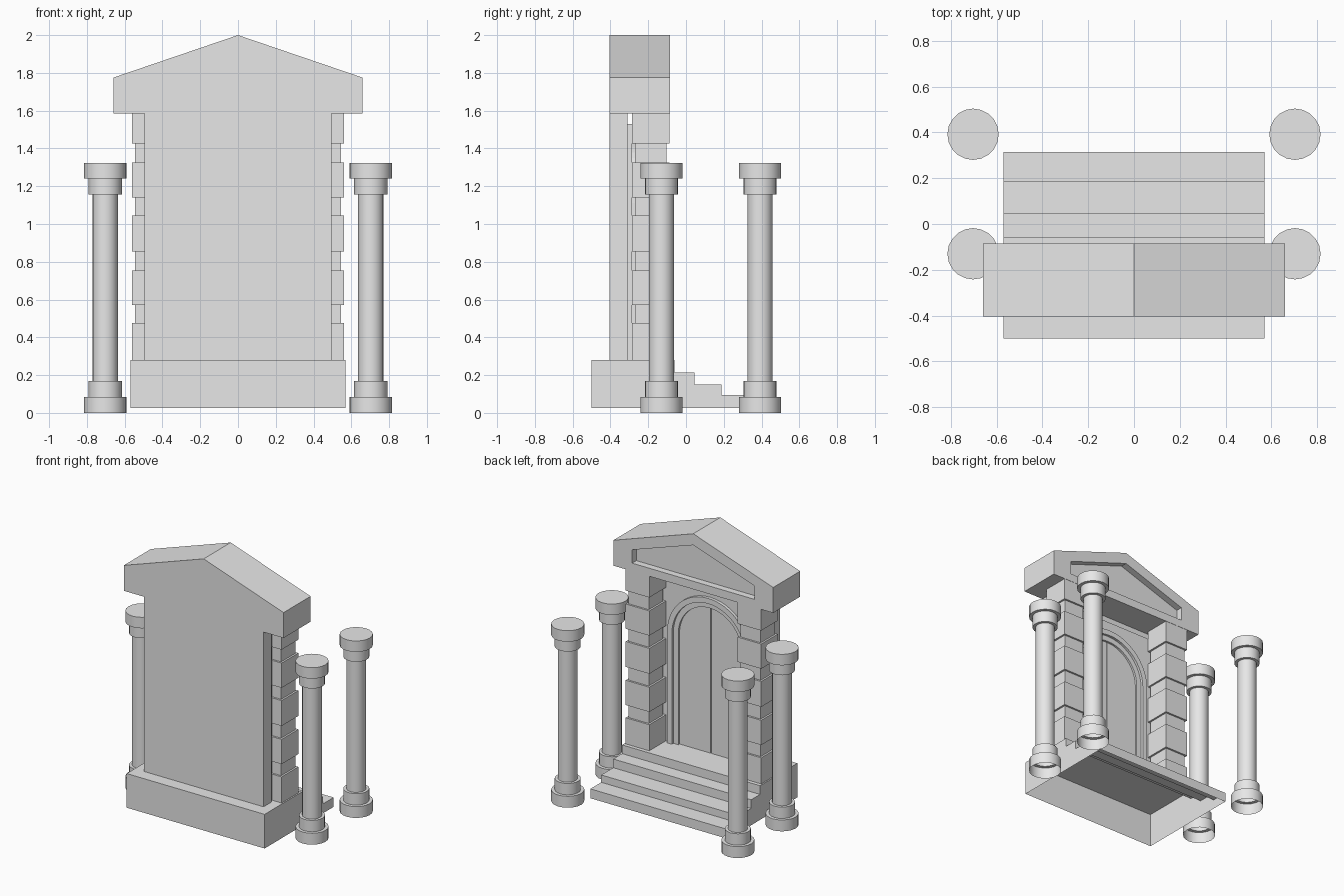
import bpy, bmesh, math

old = bpy.data.objects.get("Cube")
if old:
    bpy.data.objects.remove(old, do_unlink=True)

stone = bpy.data.materials.new("grey stone")
stone.use_nodes = True
stone.diffuse_color = (0.8, 0.8, 0.8, 1)
stone.node_tree.nodes["Principled BSDF"].inputs["Base Color"].default_value = (0.8, 0.8, 0.8, 1)


def finish(name, bm):
    bmesh.ops.recalc_face_normals(bm, faces=bm.faces)
    mesh = bpy.data.meshes.new(name)
    bm.to_mesh(mesh)
    bm.free()
    mesh.materials.append(stone)
    obj = bpy.data.objects.new(name, mesh)
    bpy.context.collection.objects.link(obj)
    return obj


def prism(name, points, start, end, axis="y", open_below=False):
    """Extrude an (x, z) outline along y, or a (y, z) outline along x."""
    bm = bmesh.new()

    def place(p, d):
        return (p[0], d, p[1]) if axis == "y" else (d, p[0], p[1])

    verts = [bm.verts.new(place(p, start)) for p in points]
    face = bm.faces.new(verts)
    moved = bmesh.ops.extrude_face_region(bm, geom=[face], use_keep_orig=True)["geom"]
    shift = (0, end - start, 0) if axis == "y" else (end - start, 0, 0)
    bmesh.ops.translate(bm, vec=shift, verts=[v for v in moved if isinstance(v, bmesh.types.BMVert)])
    bmesh.ops.recalc_face_normals(bm, faces=bm.faces)
    if open_below:
        under = [f for f in bm.faces if f.normal.z < -0.9]
        bmesh.ops.delete(bm, geom=under, context="FACES")
    return finish(name, bm)


def box(name, x0, x1, y0, y1, z0, z1):
    return prism(name, [(x0, z0), (x1, z0), (x1, z1), (x0, z1)], y0, y1)


FLOOR, EAVES, SPRING = 0.28, 1.585, 1.11


def arch(r, steps=24):
    """Arch outline from right foot over the top to left foot."""
    curve = [(r * math.cos(math.pi * i / steps), SPRING + r * math.sin(math.pi * i / steps))
             for i in range(steps + 1)]
    return [(r, FLOOR)] + curve + [(-r, FLOOR)]


# Hollow base with three steps
prism("base_and_steps", [(-0.50, 0.025), (0.315, 0.025), (0.315, 0.095), (0.187, 0.095),
                         (0.187, 0.15), (0.045, 0.15), (0.045, 0.215), (-0.06, 0.215),
                         (-0.06, FLOOR), (-0.50, FLOOR)], -0.57, 0.57, "x", True)

# Wall slab
box("wall", -0.495, 0.495, -0.405, -0.31, FLOOR, EAVES)

# Panel around the doorway and the two arch mouldings
panel = [(0.48, FLOOR), (0.48, 1.53), (-0.48, 1.53), (-0.48, FLOOR)]
prism("door_panel", panel + arch(0.33)[::-1], -0.31, -0.285)
prism("outer_arch", arch(0.34) + arch(0.30)[::-1], -0.31, -0.262)
prism("inner_arch", arch(0.30) + arch(0.26)[::-1], -0.31, -0.28)

# Double door with a narrow gap in the middle
for side, label in ((1, "left"), (-1, "right")):
    leaf = [(side * max(x, 0.003), z) for x, z in arch(0.26) if x > -0.001]
    prism(label + "_door", leaf + [(side * 0.003, FLOOR)], -0.31, -0.295)

# Pillars of alternating wide and narrow blocks
levels = [FLOOR, 0.475, 0.57, 0.755, 0.855, 1.045, 1.14, 1.325, 1.425, EAVES]
for side, label in ((1, "left"), (-1, "right")):
    for i, (low, high) in enumerate(zip(levels, levels[1:])):
        inset = 0.014 * (i % 2)
        xs = sorted((side * (0.365 + inset), side * (0.56 - inset)))
        box(f"{label}_pillar_block_{i + 1}", *xs, -0.285 + inset, -0.088 - inset, low, high)

# Gable with a recessed triangular field
gable = [(-0.66, EAVES), (0.66, EAVES), (0.66, 1.775), (0, 2.0), (-0.66, 1.775)]
field = [(-0.505, 1.645), (0.505, 1.645), (0.505, 1.745), (0, 1.915), (-0.505, 1.745)]
BACK, FRONT, SUNK = -0.405, -0.086, -0.136
bm = bmesh.new()
rings = [[bm.verts.new((x, y, z)) for x, z in shape]
         for shape, y in ((gable, BACK), (gable, FRONT), (field, FRONT), (field, SUNK))]
for a, b in zip(rings, rings[1:]):
    for i in range(len(a)):
        j = (i + 1) % len(a)
        bm.faces.new((a[i], a[j], b[j], b[i]))
bm.faces.new(rings[0])
bm.faces.new(rings[-1])
finish("gable", bm)

# Free-standing columns, open underneath
profile = [(0.112, 0), (0.112, 0.085), (0.088, 0.085), (0.088, 0.17), (0.067, 0.17),
           (0.067, 1.155), (0.088, 1.155), (0.088, 1.24), (0.112, 1.24), (0.112, 1.322)]
SIDES = 20
for side, label in ((1, "left"), (-1, "right")):
    for y, place in ((-0.13, "front"), (0.392, "back")):
        bm = bmesh.new()
        rings = []
        for r, z in profile:
            rings.append([bm.verts.new((side * 0.703 + r * math.cos(math.tau * k / SIDES),
                                        y + r * math.sin(math.tau * k / SIDES), z))
                          for k in range(SIDES)])
        for a, b in zip(rings, rings[1:]):
            for k in range(SIDES):
                n = (k + 1) % SIDES
                bm.faces.new((a[k], a[n], b[n], b[k]))
        bm.faces.new(rings[-1])
        column = finish(f"{label}_{place}_column", bm)
        bpy.ops.object.select_all(action="DESELECT")
        column.select_set(True)
        bpy.context.view_layer.objects.active = column
        bpy.ops.object.shade_smooth_by_angle(angle=math.radians(30))
